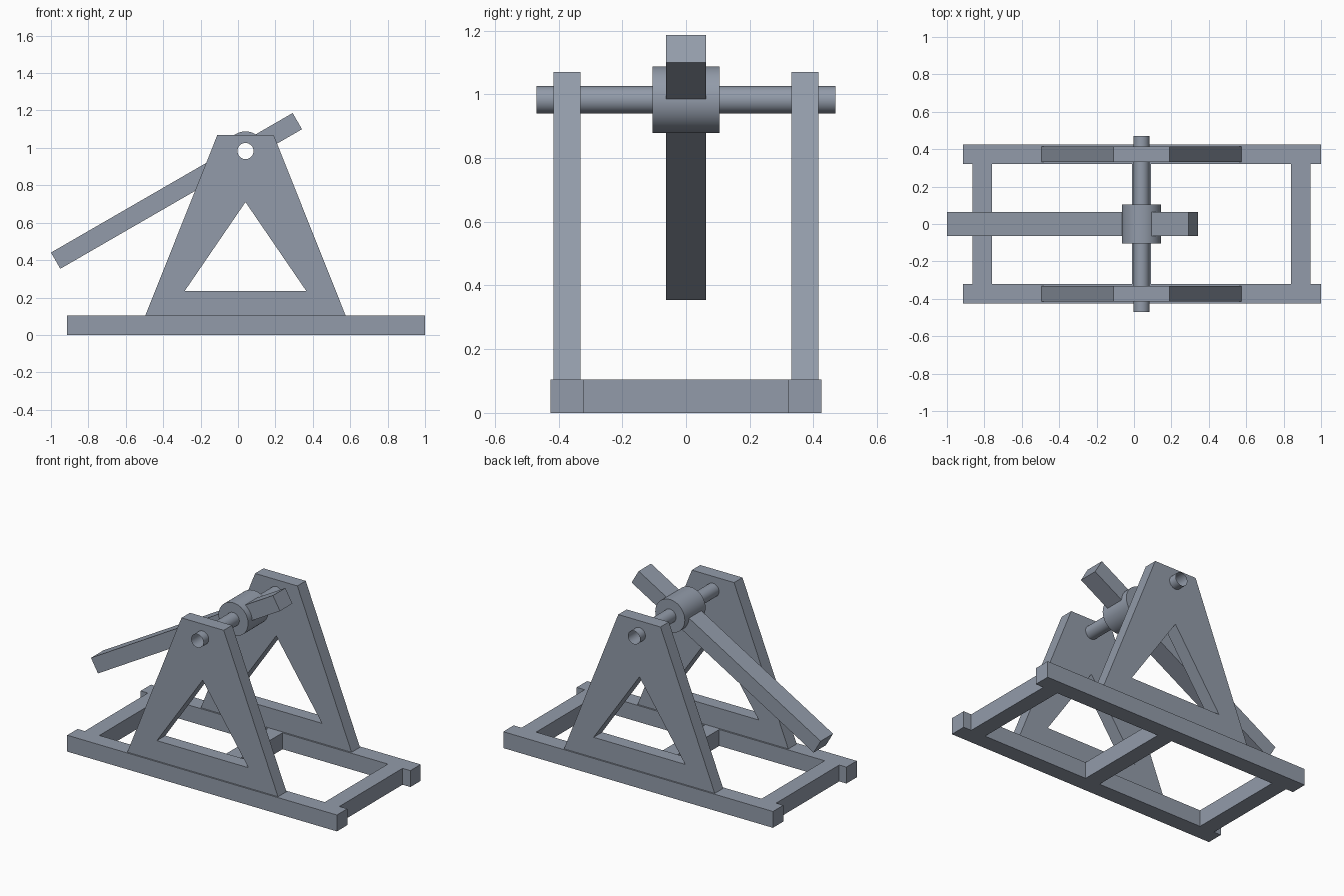
import bpy, bmesh
from math import radians, cos, sin, pi
from mathutils import Matrix, Vector

cube = bpy.data.objects.get("Cube")
if cube:
    bpy.data.objects.remove(cube, do_unlink=True)

grey = bpy.data.materials.new("blue_grey")
grey.use_nodes = True
colour = (0.29, 0.33, 0.40, 1)
grey.diffuse_color = colour
grey.node_tree.nodes["Principled BSDF"].inputs["Base Color"].default_value = colour

PIVOT = Vector((0.04, 0, 0.983))
AXLE_R, HUB_R, SIDES = 0.043, 0.105, 48


def add_object(name, bm, smooth=False):
    mesh = bpy.data.meshes.new(name)
    bm.to_mesh(mesh)
    bm.free()
    mesh.materials.append(grey)
    obj = bpy.data.objects.new(name, mesh)
    bpy.context.collection.objects.link(obj)
    if smooth:
        bpy.ops.object.select_all(action='DESELECT')
        obj.select_set(True)
        bpy.context.view_layer.objects.active = obj
        bpy.ops.object.shade_smooth_by_angle(angle=radians(30))
    return obj


def box(name, x, y, z, matrix=Matrix()):
    bm = bmesh.new()
    bmesh.ops.create_cube(bm, size=1)
    for v in bm.verts:
        v.co = matrix @ Vector([lo + (c + 0.5) * (hi - lo)
                                for c, (lo, hi) in zip(v.co, (x, y, z))])
    return add_object(name, bm)


def lathe(name, profile):
    """Turn (radius, y) points around the axle line."""
    bm = bmesh.new()
    verts = [bm.verts.new(PIVOT + Vector((r, y, 0))) for r, y in profile]
    edges = [bm.edges.new(pair) for pair in zip(verts, verts[1:])]
    bmesh.ops.spin(bm, geom=verts + edges, cent=PIVOT, axis=(0, 1, 0),
                   angle=2 * pi, steps=SIDES, use_duplicate=False)
    bmesh.ops.remove_doubles(bm, verts=bm.verts, dist=1e-4)
    bmesh.ops.recalc_face_normals(bm, faces=bm.faces)
    # Open shells: make sure the sides face away from the axle line
    for f in bm.faces:
        out = f.calc_center_median() - PIVOT
        if abs(f.normal.y) > 0.5:
            out = Vector((0, out.y, 0))
        else:
            out.y = 0
        if f.normal.dot(out) < 0:
            f.normal_flip()
    return add_object(name, bm, smooth=True)


def pierced_plate(name, loops, y, thickness):
    """Extrude an (x, z) outline with holes along y."""
    curve = bpy.data.curves.new(name, 'CURVE')
    curve.dimensions = '2D'
    curve.fill_mode = 'BOTH'
    curve.extrude = thickness / 2
    for loop in loops:
        spline = curve.splines.new('POLY')
        spline.points.add(len(loop) - 1)
        for p, (px, pz) in zip(spline.points, loop):
            p.co = (px, pz, 0, 1)
        spline.use_cyclic_u = True
    helper = bpy.data.objects.new(name + "_outline", curve)
    bpy.context.collection.objects.link(helper)
    graph = bpy.context.evaluated_depsgraph_get()
    mesh = bpy.data.meshes.new_from_object(helper.evaluated_get(graph))
    bm = bmesh.new()
    bm.from_mesh(mesh)
    bpy.data.objects.remove(helper, do_unlink=True)
    bpy.data.meshes.remove(mesh)
    bm.transform(Matrix.Translation((0, y, 0)) @ Matrix.Rotation(pi / 2, 4, 'X'))
    bmesh.ops.remove_doubles(bm, verts=bm.verts, dist=1e-4)
    bmesh.ops.recalc_face_normals(bm, faces=bm.faces)
    return add_object(name, bm, smooth=True)


# Base: two long rails joined by three cross bars
BASE_Z = (0, 0.105)
for side, y in (("right", (-0.425, -0.32)), ("left", (0.32, 0.425))):
    box(side + "_rail", (-0.915, 1.0), y, BASE_Z)
for place, x in (("rear", -0.812), ("middle", 0.04), ("front", 0.892)):
    box(place + "_cross_bar", (x - 0.052, x + 0.052), (-0.32, 0.32), BASE_Z)

# A-shaped side frames with a triangular opening and an axle hole
outline = [(-0.495, 0.105), (0.575, 0.105), (0.19, 1.07), (-0.11, 1.07)]
opening = [(-0.285, 0.235), (0.365, 0.235), (0.04, 0.71)]
hole = [(PIVOT.x + AXLE_R * cos(2 * pi * i / SIDES),
         PIVOT.z + AXLE_R * sin(2 * pi * i / SIDES)) for i in range(SIDES)]
for side, y in (("right", -0.373), ("left", 0.373)):
    pierced_plate(side + "_side_frame", [outline, opening, hole], y, 0.085)

# Hollow axle and the hub around it
lathe("axle_tube", [(AXLE_R, -0.47), (AXLE_R, 0.47)])
lathe("hub", [(AXLE_R, -HUB_R), (HUB_R, -HUB_R), (HUB_R, HUB_R), (AXLE_R, HUB_R)])

# Tilted throwing arm, in two lengths either side of the axle
tilt = Matrix.Translation(PIVOT) @ Matrix.Rotation(radians(-30), 4, 'Y')
for name, x in (("long_arm", (-1.172, -0.08)), ("short_arm", (0.08, 0.32))):
    box(name, x, (-0.063, 0.063), (-0.05, 0.05), tilt)
